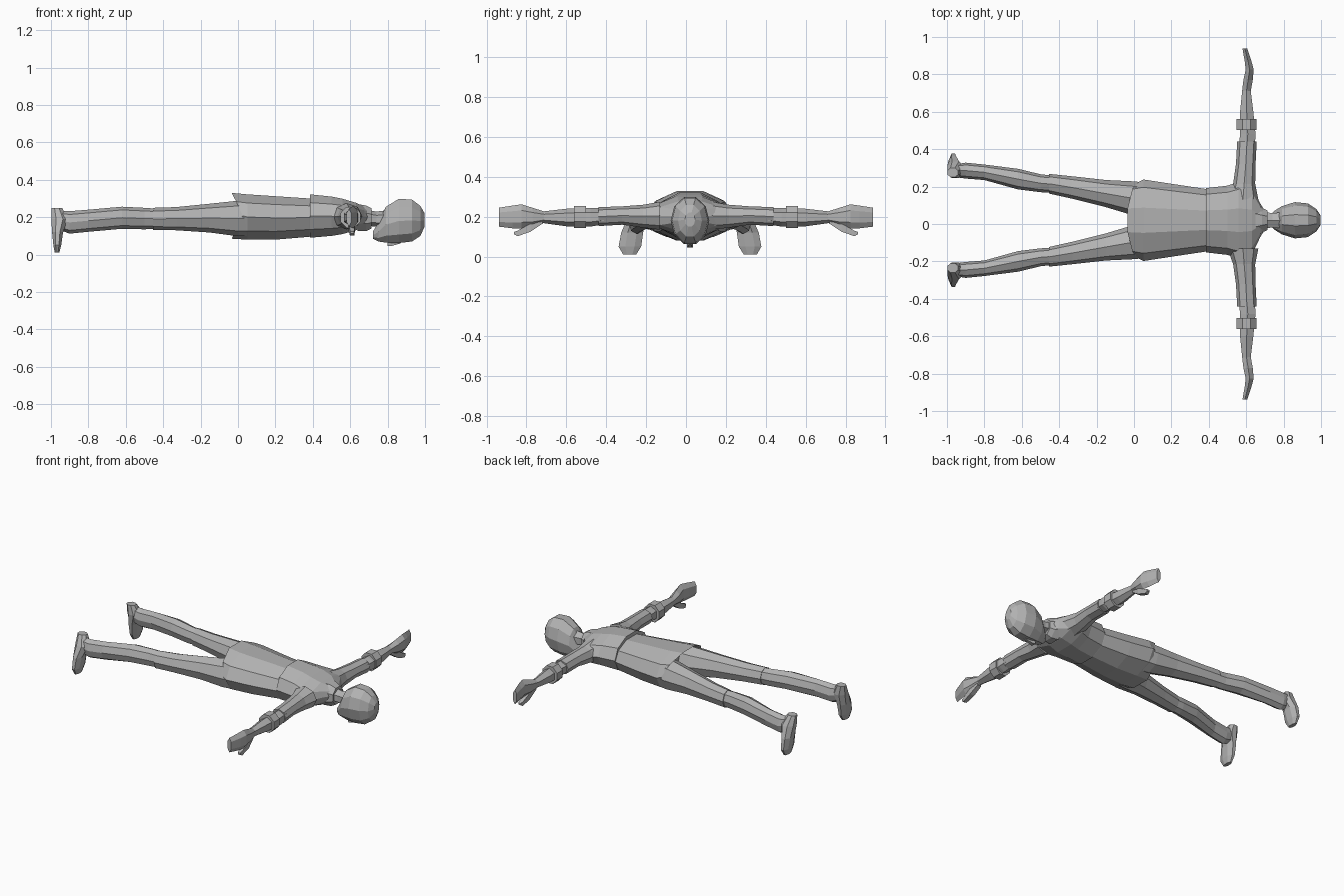
import bpy, bmesh, math

grey = bpy.data.materials.new("plain grey")
grey.diffuse_color = (0.45, 0.45, 0.45, 1)
MID = 0.02  # body centre line in y


def profile(n, flat):
    """n-sided outline scaled to fill the -1..1 square."""
    off = math.pi / n if flat else 0
    pts = [(math.cos(off + 2 * math.pi * i / n), math.sin(off + 2 * math.pi * i / n)) for i in range(n)]
    mu, mv = max(p[0] for p in pts), max(p[1] for p in pts)
    return [(u / mu, v / mv) for u, v in pts]


def loft(name, axis, rings, n=8, flat=True, place=lambda p: p, shift=None):
    """Skin rings (t, a0, a1, b0, b1) along an axis; shift(ring, u, v) moves points along it."""
    bm = bmesh.new()
    loops = []
    for k, (t, a0, a1, b0, b1) in enumerate(rings):
        loop = []
        for u, v in profile(n, flat):
            a = (a0 + a1) / 2 + u * (a1 - a0) / 2
            b = (b0 + b1) / 2 + v * (b1 - b0) / 2
            s = t + (shift(k, u, v) if shift else 0)
            p = {"x": (s, a, b), "y": (a, s, b), "z": (a, b, s)}[axis]
            loop.append(bm.verts.new(place(p)))
        loops.append(loop)
    for l0, l1 in zip(loops, loops[1:]):
        for i in range(n):
            j = (i + 1) % n
            bm.faces.new((l0[i], l0[j], l1[j], l1[i]))
    bm.faces.new(loops[0])
    bm.faces.new(loops[-1])
    bmesh.ops.recalc_face_normals(bm, faces=bm.faces)
    me = bpy.data.meshes.new(name)
    bm.to_mesh(me)
    bm.free()
    me.materials.append(grey)
    ob = bpy.data.objects.new(name, me)
    bpy.context.collection.objects.link(ob)
    return ob


def centred(rings):
    """Rings (x, half width, z0, z1) about the body centre line."""
    return [(x, MID - w, MID + w, z0, z1) for x, w, z0, z1 in rings]


# Shirt: recessed opening, hem with side notches, then the trunk
loft("shirt", "x", centred([
    (0.06, 0.18, 0.11, 0.29), (-0.035, 0.205, 0.085, 0.33), (0.05, 0.218, 0.08, 0.322),
    (0.20, 0.195, 0.08, 0.312), (0.38, 0.168, 0.095, 0.30), (0.46, 0.15, 0.11, 0.28)]),
    n=10, flat=False, shift=lambda k, u, v: 0.06 * abs(u) ** 4 if k == 1 else 0)

# Shoulder yoke and chest
loft("yoke", "x", centred([
    (0.385, 0.172, 0.09, 0.322), (0.50, 0.185, 0.10, 0.31), (0.56, 0.205, 0.11, 0.298),
    (0.63, 0.185, 0.13, 0.277), (0.675, 0.09, 0.15, 0.257), (0.70, 0.05, 0.16, 0.245)]),
    n=10, flat=False)

# Collar and neck
loft("collar", "x", centred([
    (0.64, 0.09, 0.125, 0.27), (0.685, 0.065, 0.125, 0.262), (0.715, 0.052, 0.14, 0.247)]))
loft("neck", "x", centred([
    (0.66, 0.05, 0.155, 0.245), (0.74, 0.038, 0.15, 0.23), (0.82, 0.045, 0.13, 0.24)]), n=6)

# Head, jaw end first, and nose
loft("head", "x", centred([
    (0.722, 0.022, 0.085, 0.125), (0.75, 0.05, 0.07, 0.17), (0.79, 0.075, 0.064, 0.255),
    (0.86, 0.097, 0.062, 0.298), (0.93, 0.09, 0.07, 0.294), (0.975, 0.06, 0.10, 0.26),
    (0.998, 0.026, 0.15, 0.22)]), n=10, flat=False)
loft("nose", "x", centred([
    (0.80, 0.016, 0.045, 0.09), (0.825, 0.011, 0.047, 0.09), (0.87, 0.005, 0.06, 0.09)]), n=4)

for side, s in (("left", 1), ("right", -1)):
    def leg_place(p, s=s):
        return (p[0], MID + s * (p[1] - MID), p[2])

    def arm_place(p, s=s):
        return (p[0], s * p[1], p[2])

    # Thigh overlaps the narrower shin at the knee
    loft(side + "_thigh", "x", [
        (0.12, 0.03, 0.215, 0.10, 0.295), (0.0, 0.045, 0.228, 0.098, 0.288),
        (-0.15, 0.09, 0.235, 0.118, 0.272), (-0.33, 0.135, 0.255, 0.13, 0.254),
        (-0.455, 0.163, 0.268, 0.132, 0.25)], flat=False, place=leg_place)
    loft(side + "_shin", "x", [
        (-0.40, 0.165, 0.255, 0.14, 0.243), (-0.50, 0.17, 0.266, 0.135, 0.25),
        (-0.62, 0.185, 0.295, 0.138, 0.256), (-0.80, 0.235, 0.318, 0.122, 0.24),
        (-0.90, 0.243, 0.328, 0.112, 0.232), (-0.95, 0.25, 0.32, 0.13, 0.235)],
        flat=False, place=leg_place)
    loft(side + "_foot", "z", [
        (0.01, -0.98, -0.955, 0.29, 0.355), (0.05, -0.987, -0.945, 0.265, 0.378),
        (0.12, -0.994, -0.935, 0.255, 0.365), (0.19, -0.998, -0.91, 0.245, 0.335),
        (0.25, -0.998, -0.94, 0.25, 0.30)], place=leg_place)

    # Sleeve, cuff band, forearm and hand
    loft(side + "_sleeve", "y", [
        (0.13, 0.50, 0.665, 0.135, 0.275), (0.215, 0.53, 0.648, 0.145, 0.26),
        (0.32, 0.545, 0.65, 0.16, 0.252), (0.44, 0.552, 0.656, 0.153, 0.248)],
        flat=False, place=arm_place)
    loft(side + "_forearm", "y", [
        (0.40, 0.56, 0.645, 0.165, 0.24), (0.48, 0.567, 0.65, 0.15, 0.245),
        (0.60, 0.567, 0.638, 0.152, 0.24), (0.73, 0.58, 0.622, 0.17, 0.225)],
        n=6, place=arm_place)
    loft(side + "_cuff", "y", [
        (0.502, 0.548, 0.655, 0.143, 0.255), (0.562, 0.548, 0.655, 0.143, 0.255)], place=arm_place)
    loft(side + "_hand", "y", [
        (0.71, 0.578, 0.624, 0.17, 0.226), (0.77, 0.585, 0.635, 0.15, 0.245),
        (0.825, 0.597, 0.64, 0.142, 0.262), (0.87, 0.592, 0.628, 0.142, 0.256),
        (0.937, 0.58, 0.606, 0.15, 0.245)], n=6, place=arm_place)
    loft(side + "_thumb", "y", [
        (0.72, 0.588, 0.616, 0.165, 0.19), (0.78, 0.592, 0.625, 0.125, 0.165),
        (0.845, 0.598, 0.622, 0.102, 0.13), (0.862, 0.602, 0.62, 0.112, 0.124)],
        n=4, place=arm_place)
